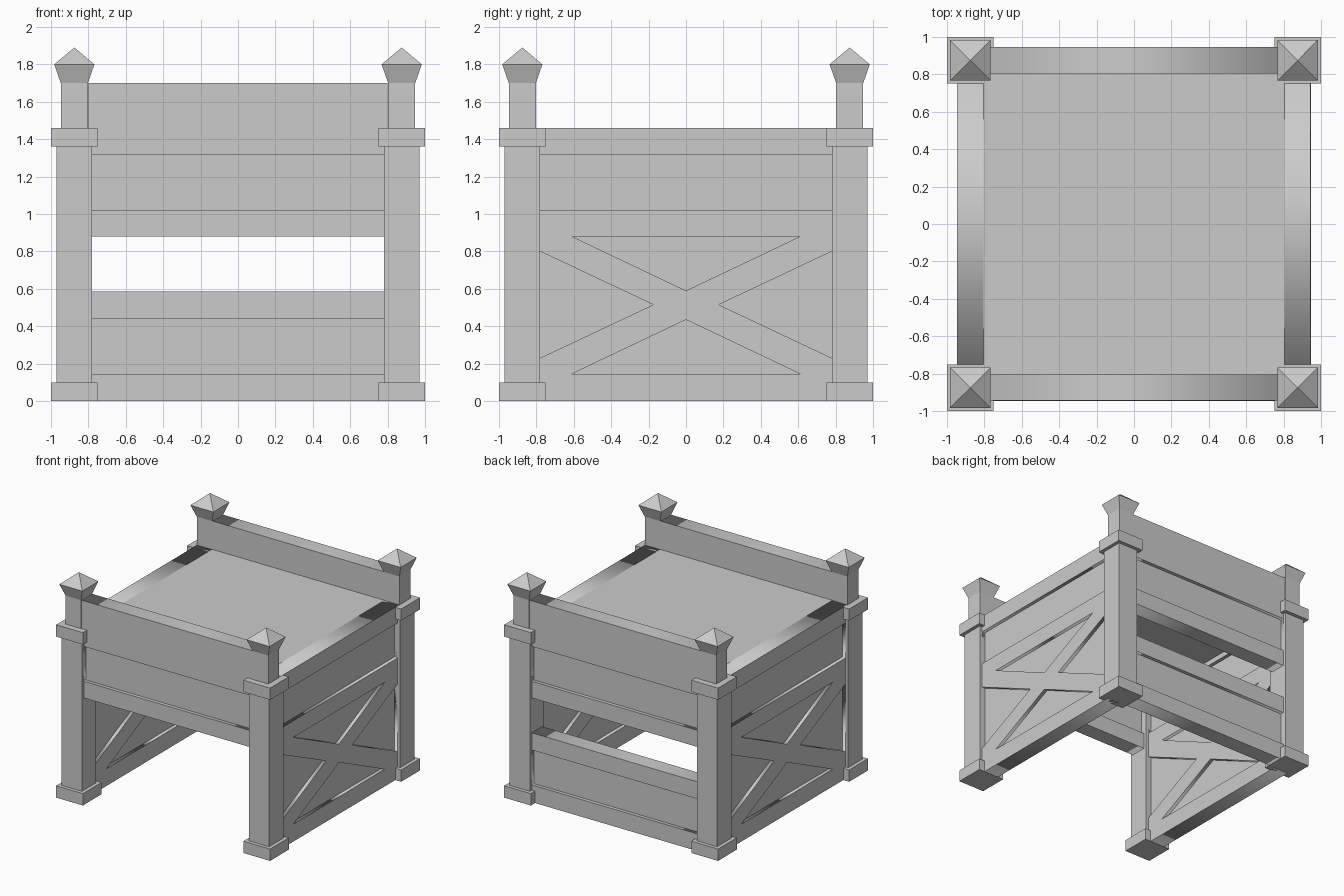
import bpy, bmesh
from math import pi
from mathutils import Matrix

if "Cube" in bpy.data.objects:
    bpy.data.objects.remove(bpy.data.objects["Cube"])

C = 0.875          # post / wall centre line offset
T = 0.07           # half thickness of a wall
CORE = 0.04        # half thickness of the recessed infill


def add_object(name, mesh):
    obj = bpy.data.objects.new(name, mesh)
    bpy.context.collection.objects.link(obj)
    return obj


def box(name, x, y, z):
    bm = bmesh.new()
    size = [b - a for a, b in (x, y, z)]
    mid = [(a + b) / 2 for a, b in (x, y, z)]
    bmesh.ops.create_cube(bm, size=1, matrix=Matrix.Translation(mid) @ Matrix.Diagonal((*size, 1)))
    mesh = bpy.data.meshes.new(name)
    bm.to_mesh(mesh)
    bm.free()
    return add_object(name, mesh)


def rect(w, z0, z1):
    return [(-w, z0), (w, z0), (w, z1), (-w, z1)]


def framed_wall(name, z0, z1, holes, matrix):
    """Frame with cut-outs plus a thinner infill behind them."""
    curve = bpy.data.curves.new(name, 'CURVE')
    curve.dimensions = '2D'
    curve.fill_mode = 'BOTH'
    curve.extrude = T
    for pts in [rect(0.80, z0, z1)] + holes:
        s = curve.splines.new('POLY')
        s.points.add(len(pts) - 1)
        for p, (u, v) in zip(s.points, pts):
            p.co = (u, v, 0, 1)
        s.use_cyclic_u = True
    tmp = add_object("tmp", curve)
    bpy.context.view_layer.update()
    mesh = bpy.data.meshes.new_from_object(tmp.evaluated_get(bpy.context.evaluated_depsgraph_get()))
    bpy.data.objects.remove(tmp)
    mesh.name = name
    stand = Matrix.Rotation(pi / 2, 4, 'X')
    mesh.transform(matrix @ stand)
    add_object(name, mesh)
    infill = box(name + "_infill", (-0.79, 0.79), (-CORE, CORE), (z0 + 0.02, z1 - 0.02))
    infill.data.transform(matrix)


# Corner posts: square sections (half width, height) closed by a pointed tip
SECTIONS = [(0.125, 0), (0.125, 0.10), (0.095, 0.10), (0.095, 1.36), (0.125, 1.36),
            (0.125, 1.46), (0.0725, 1.46), (0.0725, 1.70), (0.1075, 1.80)]


def post(name, cx, cy):
    bm = bmesh.new()
    rings = [[bm.verts.new((cx + sx * h, cy + sy * h, z))
              for sx, sy in ((-1, -1), (1, -1), (1, 1), (-1, 1))] for h, z in SECTIONS]
    bm.faces.new(rings[0][::-1])
    for a, b in zip(rings, rings[1:]):
        for i in range(4):
            j = (i + 1) % 4
            bm.faces.new((a[i], a[j], b[j], b[i]))
    tip = bm.verts.new((cx, cy, 1.89))
    for i in range(4):
        bm.faces.new((rings[-1][i], rings[-1][(i + 1) % 4], tip))
    bmesh.ops.recalc_face_normals(bm, faces=bm.faces)
    mesh = bpy.data.meshes.new(name)
    bm.to_mesh(mesh)
    bm.free()
    add_object(name, mesh)


for sx, side in ((-1, "left"), (1, "right")):
    for sy, end in ((-1, "front"), (1, "back")):
        post(f"{end}_{side}_post", sx * C, sy * C)

# Front and back upper walls, with a recessed band
band = rect(0.78, 1.02, 1.315)
for sy, end in ((-1, "front"), (1, "back")):
    framed_wall(f"{end}_upper_wall", 0.88, 1.70, [band], Matrix.Translation((0, sy * C, 0)))

# Low wall closing the back
framed_wall("back_lower_wall", 0.0, 0.585, [rect(0.78, 0.145, 0.44)], Matrix.Translation((0, C, 0)))

# Side walls: recessed band above a cross brace
cross = [[(-0.61, 0.88), (0.61, 0.88), (0, 0.59)],
         [(-0.61, 0.145), (0.61, 0.145), (0, 0.435)],
         [(-0.78, 0.80), (-0.78, 0.23), (-0.175, 0.515)],
         [(0.78, 0.80), (0.78, 0.23), (0.175, 0.515)]]
for sx, side in ((-1, "left"), (1, "right")):
    framed_wall(f"{side}_wall", 0.0, 1.46, [band] + cross,
                Matrix.Translation((sx * C, 0, 0)) @ Matrix.Rotation(pi / 2, 4, 'Z'))

# Deck
box("deck", (-0.81, 0.81), (-0.81, 0.81), (1.36, 1.46))
